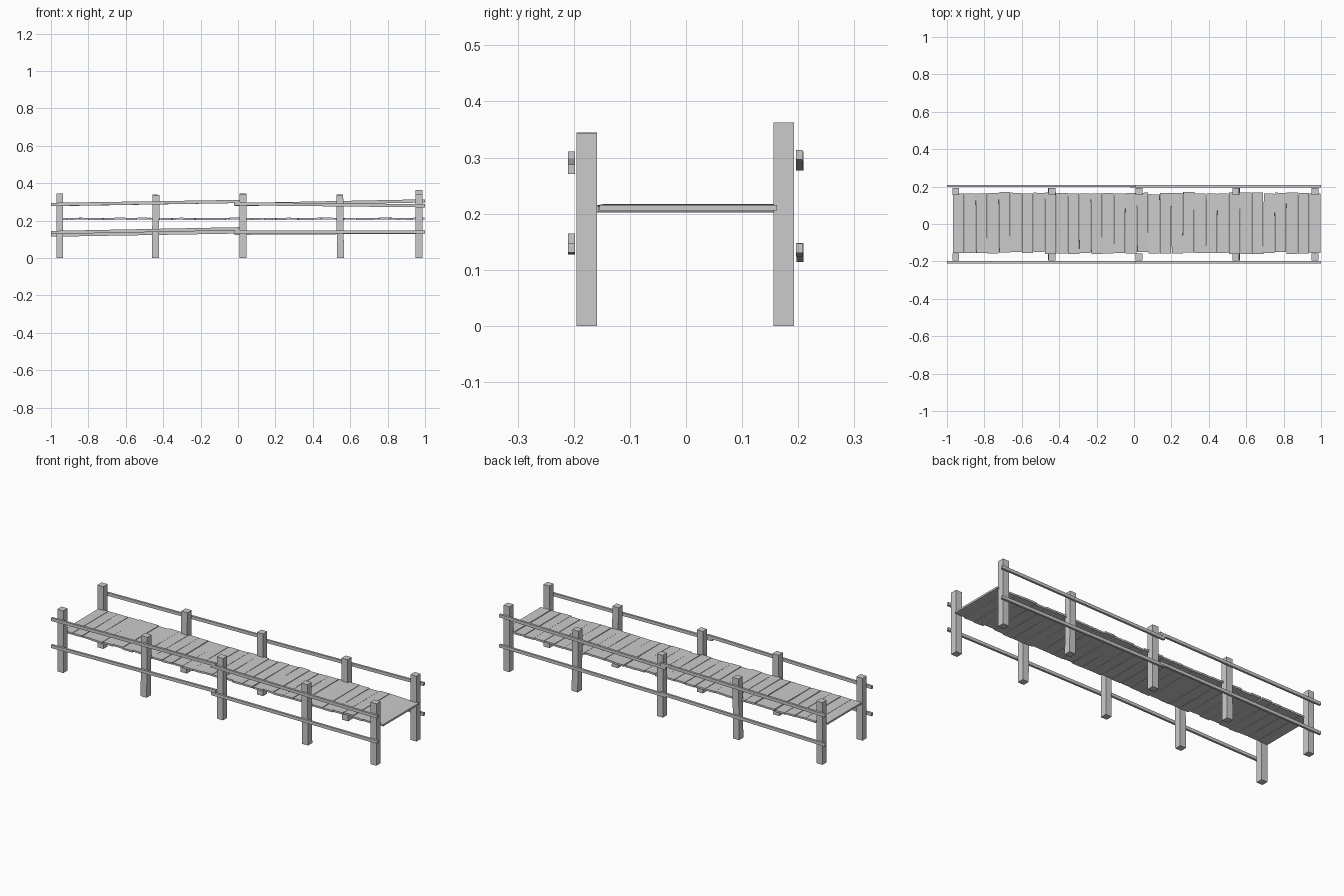
import bpy, math, random
from mathutils import Matrix, Vector

if "Cube" in bpy.data.objects:
    bpy.data.objects.remove(bpy.data.objects["Cube"])

random.seed(4)


def box(name, loc, size, rot=(0, 0, 0)):
    bpy.ops.mesh.primitive_cube_add(size=1, location=loc, rotation=rot)
    ob = bpy.context.object
    ob.name = name
    ob.scale = size
    return ob


# Square posts in two rows, the middle ones leaning very slightly
post_x = [-0.953, -0.44, 0.026, 0.546, 0.967]
front_h = [0.345, 0.336, 0.343, 0.336, 0.343]
back_h = [0.345, 0.338, 0.345, 0.340, 0.362]
lean = [0, 0.012, 0, -0.012, 0]
for i, x in enumerate(post_x):
    for side, y, h in (("front", -0.177, front_h[i]), ("back", 0.174, back_h[i])):
        box(f"{side}_post_{i + 1}", (x, y, h / 2), (0.037, 0.037, h), (0, lean[i], 0))


# Rails: thin bars stretched between two (x, z) points on the outer faces
def rail(name, y, x0, z0, x1, z1):
    dx, dz = x1 - x0, z1 - z0
    box(name, ((x0 + x1) / 2, y, (z0 + z1) / 2),
        (math.hypot(dx, dz), 0.012, 0.017), (0, -math.atan2(dz, dx), 0))


rail("front_upper_rail_left", -0.204, -1.0, 0.286, 0.01, 0.302)
rail("front_upper_rail_right", -0.204, -0.02, 0.290, 1.0, 0.279)
rail("front_lower_rail_left", -0.204, -1.0, 0.136, 0.01, 0.156)
rail("front_lower_rail_right", -0.204, -0.02, 0.137, 1.0, 0.139)
rail("back_upper_rail_left", 0.203, -1.0, 0.285, 0.01, 0.302)
rail("back_upper_rail_right", 0.202, -0.02, 0.285, 1.0, 0.305)
rail("back_lower_rail_left", 0.203, -1.0, 0.122, 0.01, 0.139)
rail("back_lower_rail_right", 0.202, -0.02, 0.132, 1.0, 0.138)

# Deck: uneven planks side by side with narrow wedge gaps
count = 32
pitch = 1.968 / count
for i in range(count):
    x = -0.969 + pitch * (i + 0.5)
    inner = 0 < i < count - 1
    turn = random.uniform(-0.012, 0.012) if inner else 0
    tilt = random.uniform(-0.04, 0.04)
    y = 0.004 + (random.choice([0, 0, 0.005, -0.003]) if inner else 0)
    length = 0.316 + (random.choice([0, 0, 0.006, 0.012]) if inner else 0)
    box(f"deck_plank_{i + 1}", (x, y, 0.2095 + random.uniform(-0.0015, 0.0015)),
        (pitch - 0.002, length, 0.010), (0, tilt, turn))
